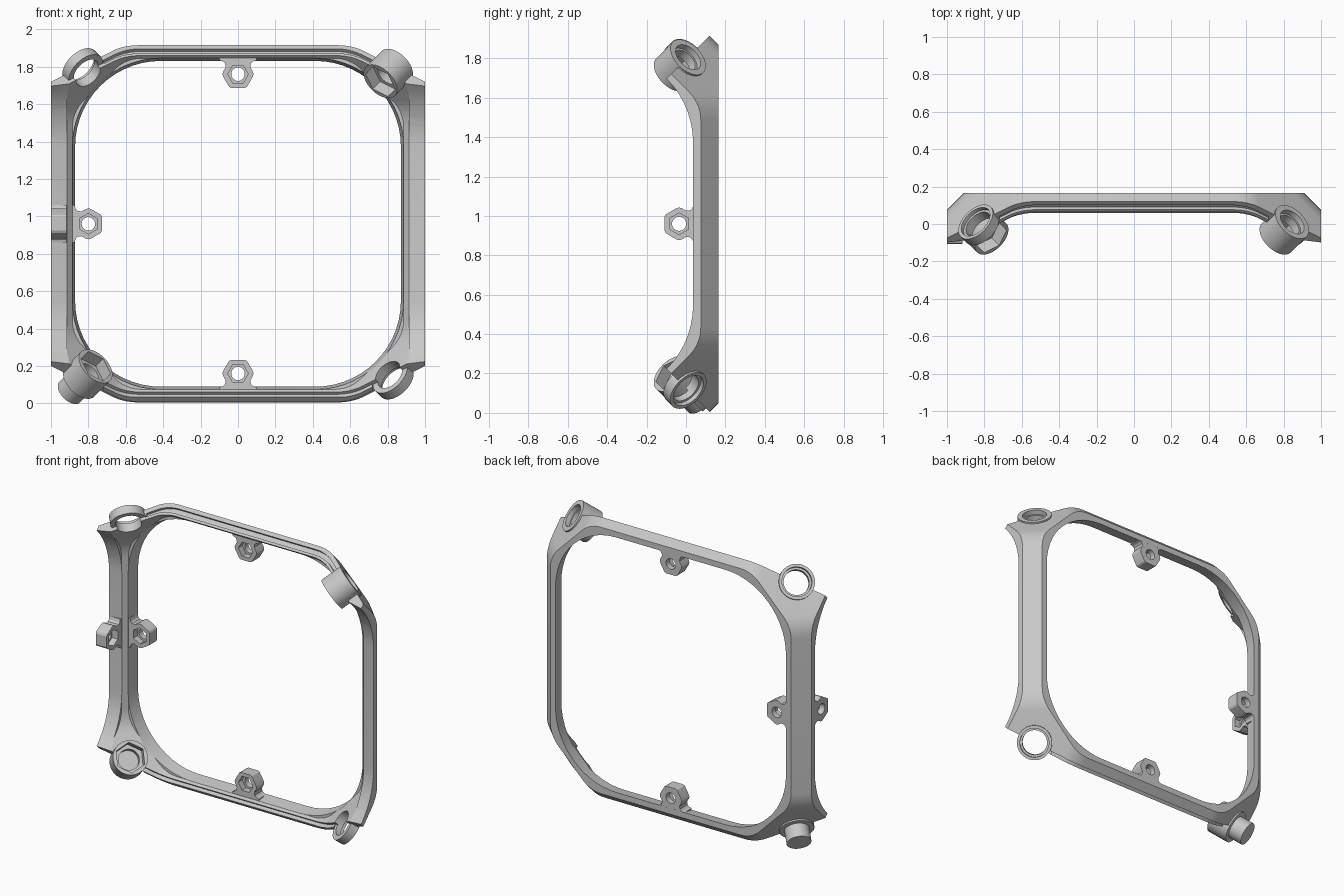
import bpy, bmesh, math
from mathutils import Vector

if "Cube" in bpy.data.objects:
    bpy.data.objects.remove(bpy.data.objects["Cube"], do_unlink=True)

CENTRE = Vector((0, -0.835, 0.96))   # middle of the full cube this frame is one side of
X, Y, Z = Vector((1, 0, 0)), Vector((0, 1, 0)), Vector((0, 0, 1))
ROOT2, ROOT3 = math.sqrt(2), math.sqrt(3)
OUTER = (0.91, 0.3, 0.2, 1.0)        # half width, corner cut, fillet, distance
INNER = (0.885, 0.285, 0.2, 0.915)

grey = bpy.data.materials.new("plain grey")
grey.use_nodes = True
grey.diffuse_color = (0.58, 0.58, 0.58, 1)
grey.node_tree.nodes["Principled BSDF"].inputs["Base Color"].default_value = (0.58, 0.58, 0.58, 1)


def make_object(name, bm):
    bmesh.ops.remove_doubles(bm, verts=bm.verts[:], dist=1e-5)
    bmesh.ops.recalc_face_normals(bm, faces=bm.faces[:])
    mesh = bpy.data.meshes.new(name)
    bm.to_mesh(mesh)
    bm.free()
    mesh.materials.append(grey)
    obj = bpy.data.objects.new(name, mesh)
    obj.location = CENTRE
    bpy.context.collection.objects.link(obj)
    return obj


def cut_square(half, cut, radius, steps=7):
    """Square with its corners cut at 45 degrees and all eight bends filleted."""
    reach = (half, (2 * half - cut) / ROOT2)
    pts = []
    for k in range(8):
        turn = k * math.pi / 4
        a, b = reach[k % 2] - radius, reach[(k + 1) % 2] - radius
        side = b * ROOT2 - a
        cx = a * math.cos(turn) - side * math.sin(turn)
        cy = a * math.sin(turn) + side * math.cos(turn)
        for i in range(steps + 1):
            ang = turn + i / steps * math.pi / 4
            pts.append((cx + radius * math.cos(ang), cy + radius * math.sin(ang)))
    return pts


def ring_points(radius, count=40, centre=(0, 0)):
    return [(centre[0] + radius * math.cos(2 * math.pi * i / count),
             centre[1] + radius * math.sin(2 * math.pi * i / count)) for i in range(count)]


def loft(name, axes, sections):
    """Solid through 2D loops placed at depths along the third axis."""
    u, v, w = axes
    bm = bmesh.new()
    rows = [[bm.verts.new(u * a + v * b + w * d) for a, b in loop] for loop, d in sections]
    n = len(rows[0])
    for low, high in zip(rows, rows[1:]):
        for i in range(n):
            bm.faces.new((low[i], low[(i + 1) % n], high[(i + 1) % n], high[i]))
    bm.faces.new(rows[0])
    bm.faces.new(rows[-1])
    return make_object(name, bm)


def hull_block(name, shape, planes=(), scale=1.0):
    """Hull of six cut squares, trimmed by planes (point, outward normal)."""
    half, cut, radius, dist = shape
    bm = bmesh.new()
    for u, v, w in ((X, Y, Z), (Y, Z, X), (Z, X, Y)):
        for s in (1, -1):
            for a, b in cut_square(half, cut, radius):
                bm.verts.new((u * a + v * b + w * s * dist) * scale)

    def rebuild():
        bmesh.ops.remove_doubles(bm, verts=bm.verts[:], dist=1e-5)
        bmesh.ops.convex_hull(bm, input=bm.verts[:])
        bmesh.ops.delete(bm, geom=[p for p in bm.verts if not p.link_faces], context='VERTS')

    rebuild()
    for co, no in planes:
        bmesh.ops.bisect_plane(bm, geom=bm.verts[:] + bm.edges[:] + bm.faces[:],
                               plane_co=co, plane_no=no, clear_outer=True)
        pts = [p.co.copy() for p in bm.verts]
        bm.clear()
        for p in pts:
            bm.verts.new(p)
        rebuild()
    return make_object(name, bm)


def combine(obj, tool, operation='DIFFERENCE', keep=False):
    mod = obj.modifiers.new("combine", 'BOOLEAN')
    mod.operation, mod.object, mod.solver = operation, tool, 'EXACT'
    bpy.context.view_layer.objects.active = obj
    bpy.ops.object.modifier_apply(modifier=mod.name)
    if not keep:
        bpy.data.objects.remove(tool, do_unlink=True)


def finish(obj):
    bpy.ops.object.select_all(action='DESELECT')
    obj.select_set(True)
    bpy.context.view_layer.objects.active = obj
    bpy.ops.object.shade_smooth_by_angle(angle=math.radians(25))


# Frame: bevelled cube wedge, hollowed, with rounded openings
mitres = [(Vector(), Z - Y), (Vector(), -Z - Y)]
frame = hull_block("corner_frame", OUTER, mitres)
combine(frame, hull_block("cavity", INNER))
for axes in ((X, Z, Y), (Y, Z, X), (Y, Z, -X)):
    sections = []
    for d in (0.9, 1.05):
        half = 0.871 + (1 - d) * 0.176
        radius = half - 0.412
        sections.append((cut_square(half, radius * (2 - ROOT2), radius), d))
    combine(frame, loft("opening", axes, sections))

# Mating edges: groove along the top, tongue along the bottom
for side, operation in ((1, 'DIFFERENCE'), (-1, 'UNION')):
    n = (Z * side - Y).normalized()
    slab = [(n * 0.024, n), (n * -0.02, -n), (X * 0.72, X), (X * -0.72, -X), (Y * 0.5, -Y)]
    rail = hull_block("rail", OUTER, slab, 0.98)
    combine(rail, hull_block("rail_core", INNER, (), 1.013))
    combine(frame, rail, operation)

# Corner bosses on the cube diagonals: thin washers and nut sockets
for sx, sz, name in ((-1, 1, "upper_right"), (1, 1, "upper_left"),
                     (-1, -1, "lower_right"), (1, -1, "lower_left")):
    w = Vector((sx, 1, sz)).normalized()
    u = w.cross(Vector((sx, 0, -sz))).normalized()
    axes = (u, w.cross(u), w)

    def drum(label, radius, low, high, count=40):
        loop = ring_points(radius, count)
        return loft(label, axes, [(loop, low * ROOT3), (loop, high * ROOT3)])

    if sx == sz:
        boss = drum(name + "_nut_socket", 0.11, 0.761, 0.846)
        cutters = [drum("bore", 0.066, 0.7, 0.9), drum("recess", 0.078, 0.828, 0.9),
                   drum("hex", 0.097, 0.7, 0.8, 6)]
    else:
        boss = drum(name + "_washer", 0.113, 0.813, 0.847)
        cutters = [drum("bore", 0.08, 0.7, 0.9), drum("recess", 0.094, 0.834, 0.9)]
    for cutter in cutters:
        combine(frame, cutter, keep=True)
        combine(boss, cutter)
    finish(boss)

# Screw tabs with hexagonal nut pockets
half_tab = [(0.036, 0.727), (0.048, 0.733), (0.079, 0.786), (0.083, 0.8), (0.079, 0.814),
            (0.066, 0.837), (0.069, 0.857), (0.08, 0.868), (0.1, 0.874), (0.1, 0.888)]
tab_loop = half_tab + [(-a, b) for a, b in reversed(half_tab)]
for name, axes in (("top_tab", (X, Z, Y)), ("bottom_tab", (X, -Z, Y)),
                   ("right_back_tab", (Z, -X, Y)), ("right_side_tab", (Z, Y, -X))):
    tab = loft(name, axes, [(tab_loop, 0.917), (tab_loop, 0.9995)])
    hole = ring_points(0.036, 24, (0, 0.8))
    pocket = ring_points(0.055, 6, (0, 0.8))
    combine(tab, loft("hole", axes, [(hole, 0.9), (hole, 1.05)]))
    combine(tab, loft("pocket", axes, [(pocket, 0.85), (pocket, 0.96)]))
    finish(tab)

finish(frame)
